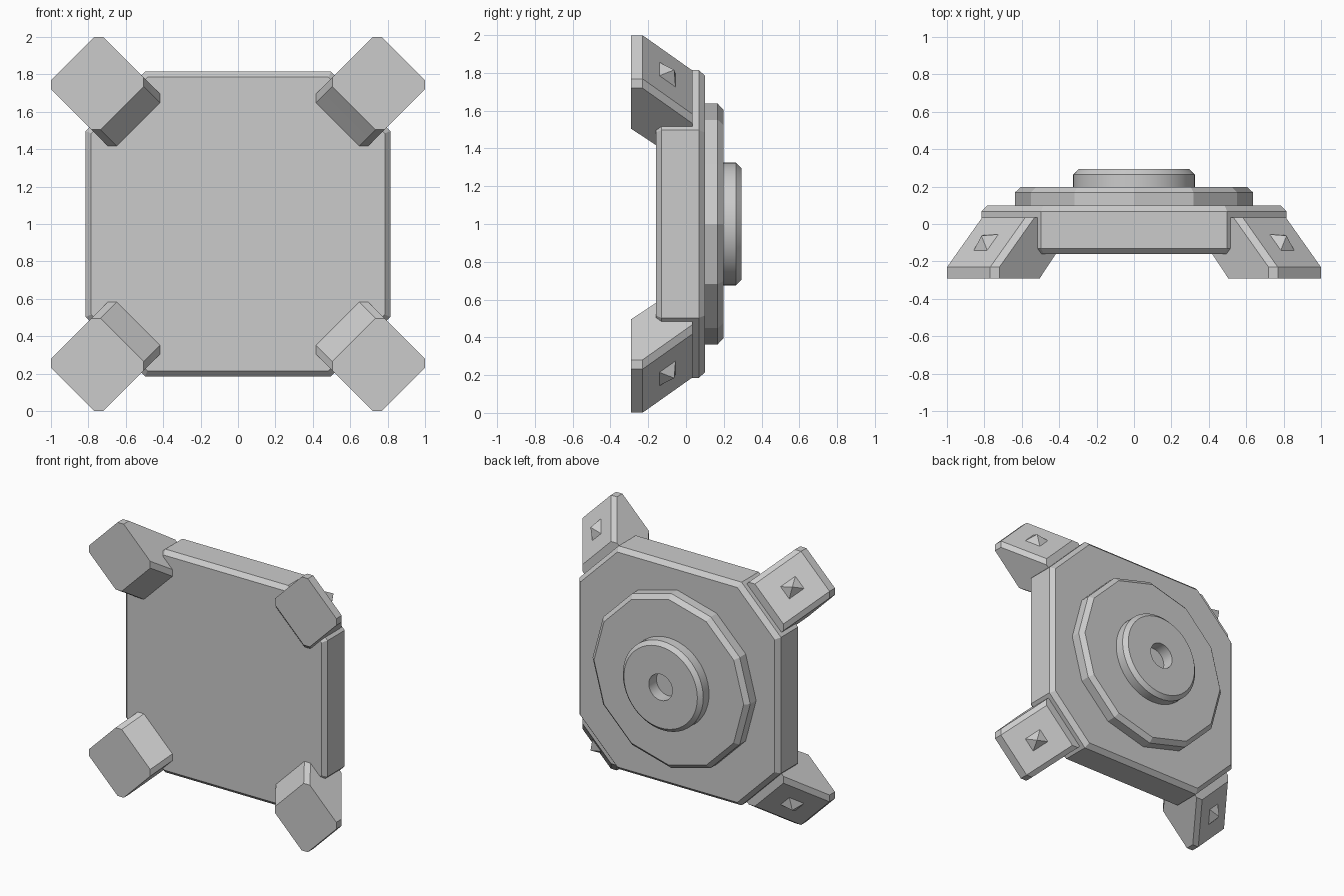
import bpy
import math
from mathutils import Matrix, Vector

cube = bpy.data.objects.get("Cube")
if cube:
    bpy.data.objects.remove(cube, do_unlink=True)

grey = bpy.data.materials.new("plain_grey")
grey.use_nodes = True
grey.diffuse_color = (0.6, 0.6, 0.6, 1)
grey.node_tree.nodes["Principled BSDF"].inputs["Base Color"].default_value = (0.6, 0.6, 0.6, 1)

CENTRE = Vector((0, 0, 1))
R2 = math.sqrt(2)


def loft(name, rings, turn=0.0):
    """Skin closed rings of (across, y, up) points and cap both ends."""
    n = len(rings[0])
    spin = Matrix.Rotation(turn, 3, 'Y')
    verts = [spin @ Vector(p) + CENTRE for ring in rings for p in ring]
    faces = [list(range(n))[::-1], [len(verts) - n + i for i in range(n)]]
    for k in range(len(rings) - 1):
        for i in range(n):
            j = (i + 1) % n
            faces.append((k * n + i, k * n + j, k * n + n + j, k * n + n + i))
    # keep the caps and skin pointing outwards
    mesh = bpy.data.meshes.new(name)
    mesh.from_pydata(verts, [], faces)
    mesh.materials.append(grey)
    obj = bpy.data.objects.new(name, mesh)
    bpy.context.collection.objects.link(obj)
    bpy.context.view_layer.objects.active = obj
    obj.select_set(True)
    bpy.ops.object.mode_set(mode='EDIT')
    bpy.ops.mesh.select_all(action='SELECT')
    bpy.ops.mesh.normals_make_consistent(inside=False)
    bpy.ops.object.mode_set(mode='OBJECT')
    obj.select_set(False)
    return obj


def cut_rect(u0, u1, v, c, y):
    """Rectangle with clipped corners, lying across the y axis."""
    return [(a, y, b) for a, b in (
        (u0 + c, -v), (u1 - c, -v), (u1, c - v), (u1, v - c),
        (u1 - c, v), (u0 + c, v), (u0, v - c), (u0, c - v))]


def circle(radius, y, sides):
    return [(radius * math.cos(math.tau * i / sides), y,
             radius * math.sin(math.tau * i / sides)) for i in range(sides)]


# Octagonal body, bevelled front and back
def body_ring(inset, y):
    half = 0.815 - inset
    return cut_rect(-half, half, half, 0.318 - inset * (2 - R2), y)


loft("body", [body_ring(0.03, -0.16), body_ring(0, -0.13),
              body_ring(0, 0.068), body_ring(0.03, 0.1)])

# Twelve-sided back plate
loft("back_plate", [circle(r, y, 12) for r, y in
                    ((0.637, 0.09), (0.637, 0.168), (0.605, 0.198))])

# Round hub with a blind centre hole
hub = loft("hub", [circle(r, y, 48) for r, y in
                   ((0.325, 0.19), (0.325, 0.265), (0.297, 0.293),
                    (0.095, 0.293), (0.095, 0.205))])
bpy.context.view_layer.objects.active = hub
hub.select_set(True)
bpy.ops.object.shade_smooth_by_angle(angle=math.radians(25))
hub.select_set(False)

# Four slanted corner legs, each with a pyramid stud on its outer slope
corners = ("upper_left", "upper_right", "lower_right", "lower_left")
slope_mid = Vector((1.118, -0.098, 0))
along = Vector((1, -1, 0)) / R2
normal = Vector((1, 1, 0)) / R2
side = Vector((0, 0, 1))
for i, corner in enumerate(corners):
    turn = -math.radians(45 + 90 * i)
    loft("leg_" + corner, [cut_rect(0.877, 1.25, 0.198, 0.035, -0.292),
                           cut_rect(0.82, 1.25, 0.198, 0.035, -0.23),
                           cut_rect(0.57, 0.985, 0.198, 0.035, 0.035)], turn)
    base = [slope_mid + along * a * 0.06 + side * b * 0.05
            for a, b in ((-1, -1), (1, -1), (1, 1), (-1, 1))]
    tip = [slope_mid + normal * 0.05 + (p - slope_mid) * 0.01 for p in base]
    loft("stud_" + corner, [base, tip], turn)
